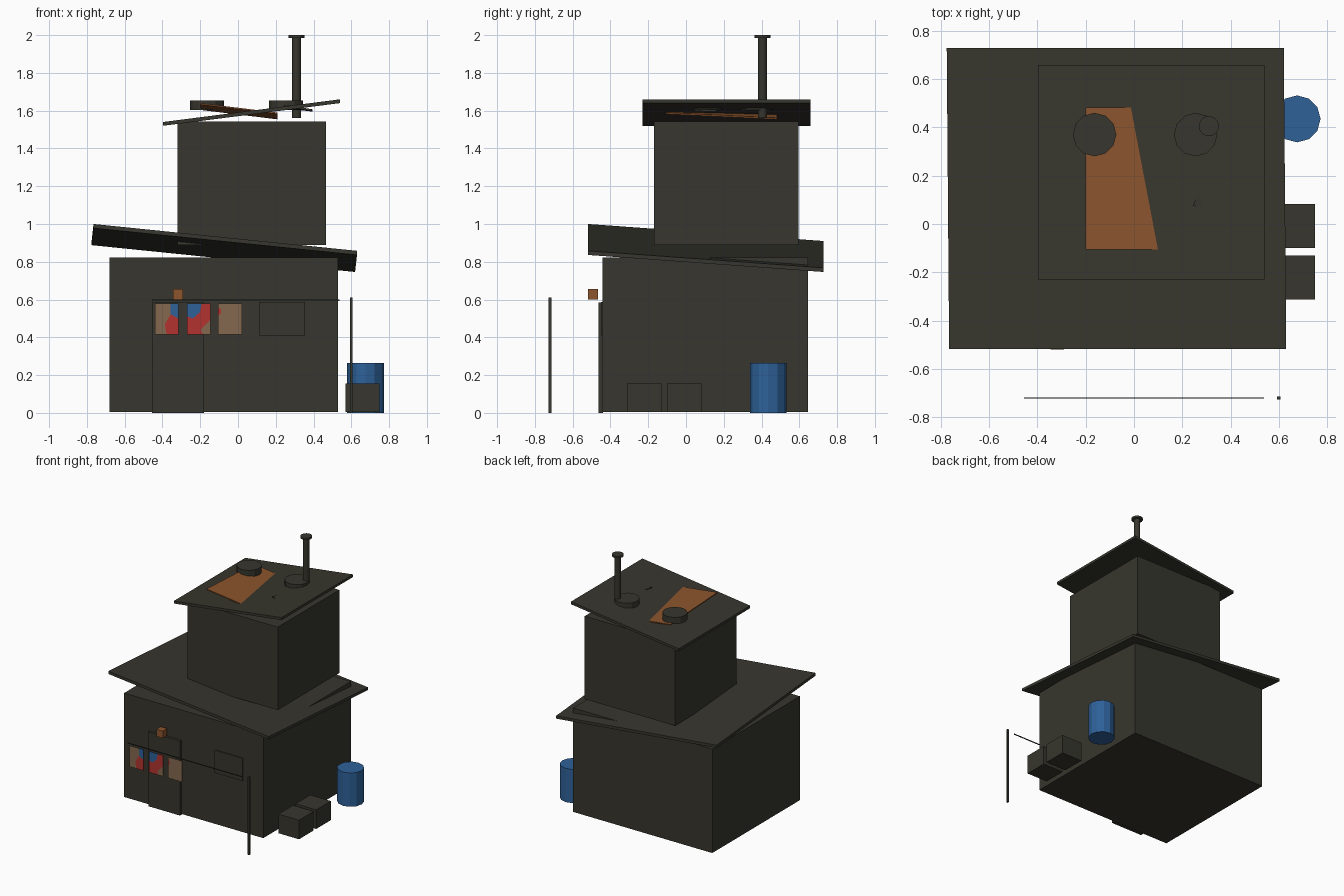
import bpy, bmesh, math

if "Cube" in bpy.data.objects:
    bpy.data.objects.remove(bpy.data.objects["Cube"])


def srgb(r, g, b):
    f = lambda c: ((c / 255 + 0.055) / 1.055) ** 2.4
    return (f(r), f(g), f(b), 1.0)


def material(name, rgb):
    m = bpy.data.materials.new(name)
    m.diffuse_color = srgb(*rgb)
    m.use_nodes = True
    m.node_tree.nodes["Principled BSDF"].inputs["Base Color"].default_value = m.diffuse_color
    return m


DARK = material("dark_board", (55, 54, 46))
RUST = material("rust_orange", (140, 85, 45))
BLUE = material("barrel_blue", (46, 97, 152))
RED = material("cloth_red", (178, 52, 47))
TAN = material("cloth_tan", (132, 104, 78))


def add(name, bm, *mats):
    bmesh.ops.recalc_face_normals(bm, faces=bm.faces)
    me = bpy.data.meshes.new(name)
    bm.to_mesh(me)
    bm.free()
    for m in mats:
        me.materials.append(m)
    ob = bpy.data.objects.new(name, me)
    bpy.context.collection.objects.link(ob)
    return ob


def slab(name, top, thick, mat):
    """Plate from four top corners, dropped straight down by thick."""
    bm = bmesh.new()
    up = [bm.verts.new(p) for p in top]
    lo = [bm.verts.new((x, y, z - thick)) for x, y, z in top]
    bm.faces.new(up)
    bm.faces.new(lo[::-1])
    for i in range(4):
        j = (i + 1) % 4
        bm.faces.new((up[i], lo[i], lo[j], up[j]))
    return add(name, bm, mat)


def box(name, x0, x1, y0, y1, z0, z1, mat):
    return slab(name, [(x0, y0, z1), (x1, y0, z1), (x1, y1, z1), (x0, y1, z1)], z1 - z0, mat)


def cylinder(name, x, y, z0, z1, r, mat, n=12):
    bm = bmesh.new()
    bmesh.ops.create_cone(bm, cap_ends=True, segments=n, radius1=r, radius2=r, depth=z1 - z0)
    bmesh.ops.translate(bm, verts=bm.verts, vec=(x, y, (z0 + z1) / 2))
    return add(name, bm, mat)


# Two stacked rooms
box("lower_room", -0.68, 0.53, -0.443, 0.645, 0.005, 0.822, DARK)
box("upper_room", -0.32, 0.465, -0.17, 0.595, 0.89, 1.542, DARK)

# Crooked roofs
slab("lower_roof", [(-0.765, -0.518, 1.0), (0.63, -0.518, 0.858),
                    (0.62, 0.728, 0.768), (-0.775, 0.728, 0.91)], 0.022, DARK)
slab("upper_roof", [(-0.397, -0.23, 1.54), (0.54, -0.23, 1.66),
                    (0.54, 0.658, 1.66), (-0.397, 0.658, 1.54)], 0.02, DARK)

# Loose sheets cutting through the upper roof
slab("rust_sheet", [(-0.2, -0.105, 1.64), (0.21, -0.105, 1.59),
                    (0.21, 0.482, 1.562), (-0.2, 0.482, 1.612)], 0.008, RUST)
slab("dark_sheet", [(0.245, 0.075, 1.632), (0.39, 0.045, 1.608),
                    (0.395, 0.16, 1.605), (0.285, 0.2, 1.618)], 0.01, DARK)

# Roof weights and chimney
for i, x in enumerate((-0.163, 0.255)):
    cylinder(f"roof_tyre_{i + 1}", x, 0.37, 1.603, 1.655, 0.09, DARK)
cylinder("chimney_pipe", 0.31, 0.405, 1.56, 1.99, 0.023, DARK)
cylinder("chimney_cap", 0.31, 0.405, 1.985, 2.0, 0.042, DARK)

# Door, window and lamp on the front wall
box("door", -0.455, -0.18, -0.463, -0.44, 0.0, 0.585, DARK)
box("window", 0.11, 0.355, -0.451, -0.44, 0.41, 0.588, DARK)
box("door_lamp", -0.345, -0.29, -0.52, -0.465, 0.6, 0.656, RUST)

# Barrel and crates at the right side
cylinder("barrel", 0.675, 0.435, 0.0, 0.265, 0.097, BLUE)
for i, y in enumerate((-0.313, -0.1)):
    box(f"crate_{i + 1}", 0.57, 0.75, y, y + 0.182, 0.005, 0.155, DARK)

# Washing line and post
box("line_post", 0.592, 0.606, -0.727, -0.713, 0.0, 0.612, DARK)
box("washing_line", -0.455, 0.538, -0.723, -0.717, 0.593, 0.599, DARK)


def cloth(name, x, patches, w=0.125, top=0.58, h=0.165):
    """Hanging cloth: patches are outlines on a 24 x 31 grid, origin top left."""
    bm = bmesh.new()
    for slot, outline in patches:
        pts = [(x + u / 24 * w, top - v / 31 * h) for u, v in outline]
        front = bm.faces.new([bm.verts.new((px, -0.722, pz)) for px, pz in pts])
        back = bm.faces.new([bm.verts.new((px, -0.718, pz)) for px, pz in reversed(pts)])
        front.material_index = back.material_index = slot
        bv = list(back.verts)[::-1]
        fv = list(front.verts)
        for i in range(len(fv)):
            j = (i + 1) % len(fv)
            bm.faces.new((fv[i], bv[i], bv[j], fv[j])).material_index = slot
    return add(name, bm, TAN, RED, BLUE)


# Patchwork clothes (0 tan, 1 red, 2 blue)
cloth("cloth_left", -0.44, [
    (0, [(0, 0), (16, 0), (16, 11), (10, 21), (12, 31), (0, 31)]),
    (2, [(16, 0), (24, 0), (24, 15), (16, 11)]),
    (1, [(16, 11), (24, 15), (24, 31), (12, 31), (10, 21)])])
cloth("cloth_middle", -0.27, [
    (2, [(0, 0), (15, 0), (13, 9), (6, 15), (0, 13)]),
    (1, [(0, 13), (6, 15), (13, 9), (15, 0), (24, 0), (24, 16), (14, 26), (16, 31), (0, 31)]),
    (0, [(24, 16), (24, 31), (16, 31), (14, 26)])])
cloth("cloth_right", -0.105, [
    (0, [(0, 0), (24, 0), (24, 31), (0, 31), (0, 12), (3, 10), (3, 6), (0, 4)]),
    (1, [(0, 4), (3, 6), (3, 10), (0, 12)])])
